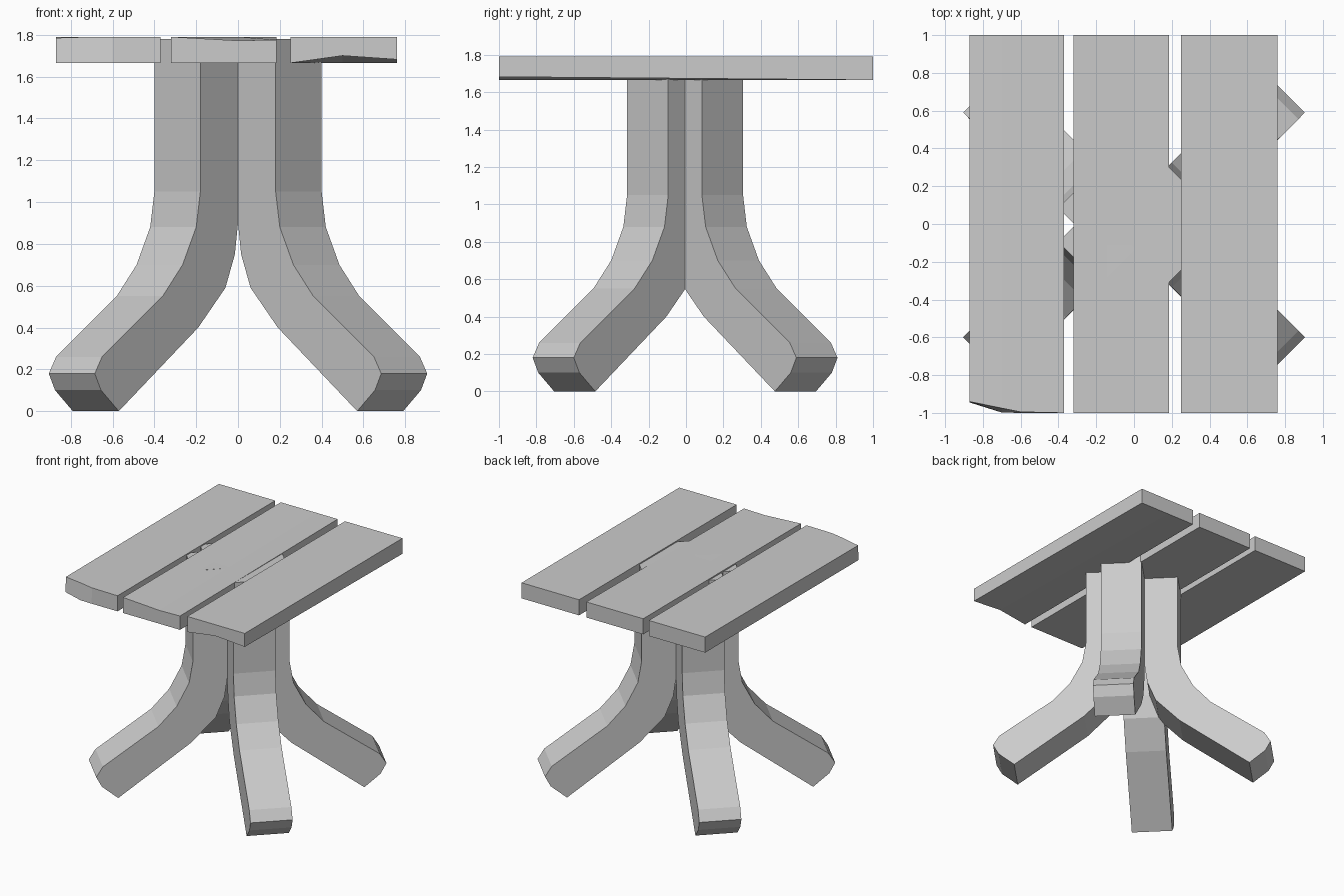
import bpy
import bmesh

cube = bpy.data.objects.get("Cube")
if cube:
    bpy.data.objects.remove(cube, do_unlink=True)

grey = bpy.data.materials.new("plain grey")
grey.use_nodes = True
colour = (0.6, 0.6, 0.6, 1)
grey.diffuse_color = colour
grey.node_tree.nodes["Principled BSDF"].inputs["Base Color"].default_value = colour


def loft(name, rings):
    """Join matching closed rings of points and cap both ends."""
    bm = bmesh.new()
    rows = [[bm.verts.new(p) for p in ring] for ring in rings]
    for a, b in zip(rows, rows[1:]):
        for i in range(len(a)):
            j = (i + 1) % len(a)
            bm.faces.new((a[i], a[j], b[j], b[i]))
    bm.faces.new(rows[0])
    bm.faces.new(reversed(rows[-1]))
    bmesh.ops.recalc_face_normals(bm, faces=bm.faces)
    mesh = bpy.data.meshes.new(name)
    bm.to_mesh(mesh)
    bm.free()
    mesh.materials.append(grey)
    obj = bpy.data.objects.new(name, mesh)
    bpy.context.collection.objects.link(obj)
    return obj


# Splayed legs: one side profile (outward offset, height), swept across the width
LEG_TOP = 1.78
HALF_WIDTH = 0.11
leg_profile = [
    (0, LEG_TOP), (0, 1.05), (0.02, 0.88), (0.085, 0.70), (0.18, 0.55),
    (0.47, 0.26), (0.505, 0.18), (0.475, 0.10), (0.39, 0),
    (0.01, 0.40), (-0.12, 0.59), (-0.165, 0.75), (-0.185, 0.95), (-0.185, LEG_TOP),
]


def leg(name, sx, sy, cy):
    rings = []
    for t in (-HALF_WIDTH, HALF_WIDTH):
        rings.append([(sx * (0.29 + d + t), sy * (cy + d - t), z)
                      for d, z in leg_profile])
    loft(name, rings)


for side, sx in (("left", 1), ("right", -1)):
    leg("front_" + side + "_leg", sx, -1, 0.205)
    leg("back_" + side + "_leg", sx, 1, 0.195)

# Top planks: the front end is given as stations (x, top y, top z, bottom y, bottom z)
TOP, BOTTOM = 1.79, 1.665


def plank(name, front):
    rings = []
    for x, yt, zt, yb, zb in front:
        rings.append([(x, yt, zt), (x, yb, zb), (x, 1, BOTTOM), (x, 1, TOP)])
    loft(name, rings)


# Plank with the chipped corner
plank("right_plank", [
    (-0.87, -0.94, 1.785, -0.945, BOTTOM),
    (-0.70, -0.975, TOP, -0.998, BOTTOM),
    (-0.60, -0.995, TOP, -1, BOTTOM),
    (-0.37, -1, TOP, -1, BOTTOM),
])
# Plank with the worn top edge
plank("middle_plank", [
    (-0.32, -1, TOP, -1, BOTTOM),
    (0, -1, 1.772, -1, BOTTOM),
    (0.185, -1, 1.776, -1, BOTTOM),
])
# Plank with the worn underside
plank("left_plank", [
    (0.25, -1, TOP, -1, BOTTOM),
    (0.50, -1, TOP, -1, 1.70),
    (0.76, -1, TOP, -1, 1.682),
])
